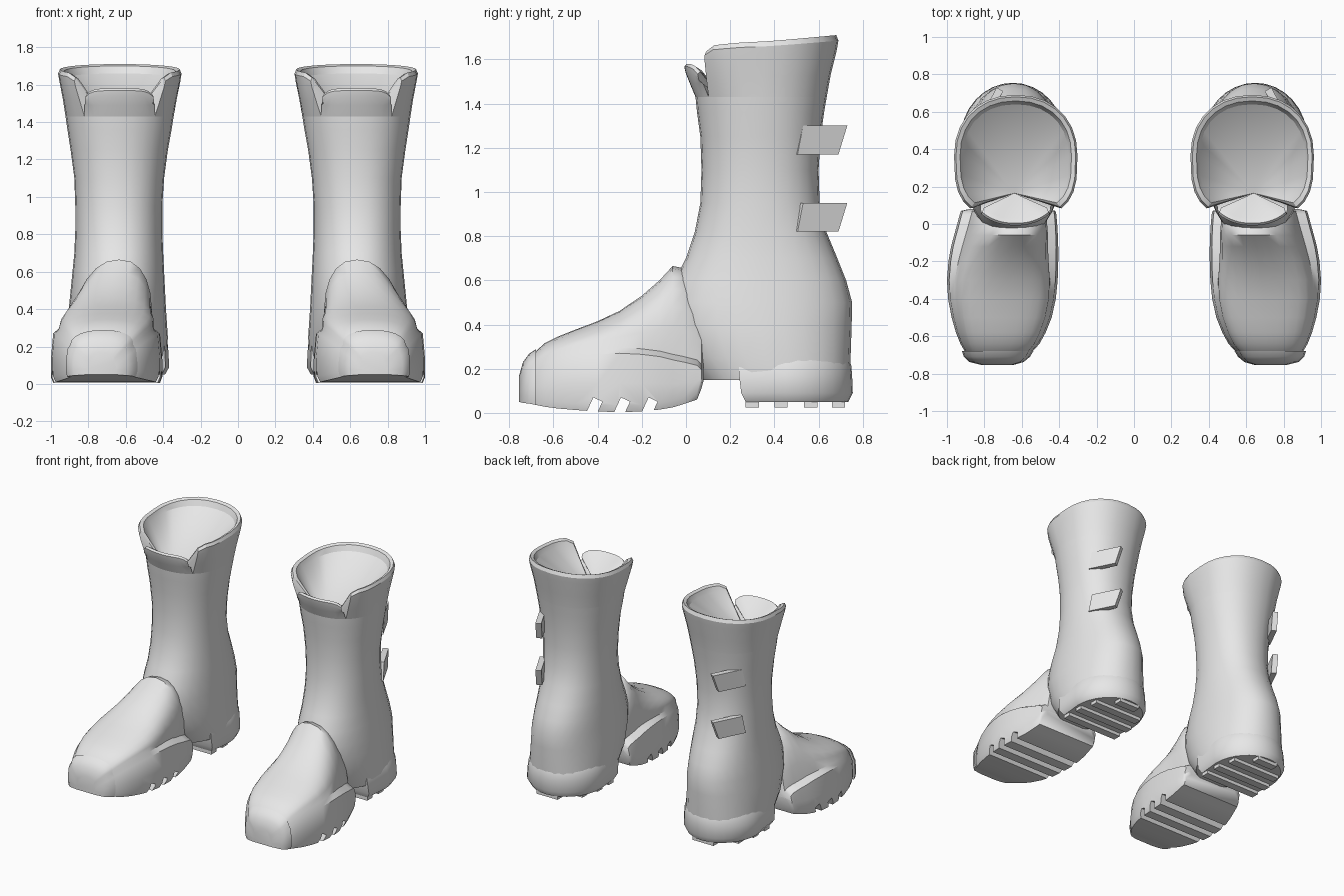
import bpy, bmesh, math
from mathutils import Vector, Matrix

if "Cube" in bpy.data.objects:
    bpy.data.objects.remove(bpy.data.objects["Cube"])

leather = bpy.data.materials.new("plain_grey")
leather.diffuse_color = (0.8, 0.8, 0.8, 1)
leather.use_nodes = True
leather.node_tree.nodes["Principled BSDF"].inputs["Base Color"].default_value = leather.diffuse_color


def make(name, bm, mirror=True, angle=40):
    bmesh.ops.recalc_face_normals(bm, faces=bm.faces)
    me = bpy.data.meshes.new(name)
    bm.to_mesh(me)
    bm.free()
    me.materials.append(leather)
    ob = bpy.data.objects.new(name, me)
    bpy.context.collection.objects.link(ob)
    if mirror:
        finish(ob, angle)
    return ob


def select(ob):
    bpy.ops.object.select_all(action='DESELECT')
    ob.select_set(True)
    bpy.context.view_layer.objects.active = ob


def finish(ob, angle):
    """Mirror the right boot part to the left boot and smooth it."""
    select(ob)
    mod = ob.modifiers.new("pair", 'MIRROR')
    mod.use_mirror_merge = False
    bpy.ops.object.modifier_apply(modifier=mod.name)
    bpy.ops.object.shade_smooth_by_angle(angle=math.radians(angle))


def add_loft(bm, rings, cap_end=True):
    """Closed rings bridged in order, ends capped."""
    vs = [[bm.verts.new(p) for p in r] for r in rings]
    n = len(vs[0])
    for a, b in zip(vs, vs[1:]):
        for i in range(n):
            j = (i + 1) % n
            bm.faces.new((a[i], a[j], b[j], b[i]))
    bm.faces.new(vs[0])
    if cap_end:
        bm.faces.new(vs[-1])


def add_sheet(bm, rows, apex):
    """Open strip whose sides and last row fan down to one inner point."""
    vs = [[bm.verts.new(p) for p in r] for r in rows]
    for a, b in zip(vs, vs[1:]):
        for i in range(len(a) - 1):
            bm.faces.new((a[i], a[i + 1], b[i + 1], b[i]))
    tip = bm.verts.new(apex)
    path = [r[0] for r in vs] + vs[-1][1:-1] + [r[-1] for r in reversed(vs)]
    for a, b in zip(path, path[1:]):
        bm.faces.new((a, b, tip))


def power(v, e):
    return math.copysign(abs(v) ** e, v)


def oval(t, x0, x1, y0, y1, front=2.2):
    """Point on a rounded oval, t = 0 at the front (-y); front sets how square the front half is."""
    s, c = math.sin(t), -math.cos(t)
    e = 2 / (front if c < 0 else 2.2)
    return (x0 + x1) / 2 + (x1 - x0) / 2 * power(s, e), (y0 + y1) / 2 + (y1 - y0) / 2 * power(c, e)


# Shaft and ankle: z, x0, x1, y0, y1
levels = [(.15, .38, .91, .06, .74), (.25, .375, .915, -.02, .745), (.4, .385, .905, -.08, .75),
          (.5, .39, .895, -.08, .752), (.6, .395, .885, -.05, .725), (.7, .4, .875, 0, .685),
          (.82, .405, .87, .04, .635), (.95, .405, .87, .065, .605), (1.1, .395, .875, .07, .6),
          (1.25, .375, .895, .065, .61), (1.36, .355, .912, .05, .625), (1.43, .344, .922, .043, .637)]
bm = bmesh.new()
N = 28
STEP = 2 * math.pi / N
add_loft(bm, [[(*oval(STEP * i, *b), z) for i in range(N)] for z, *b in levels], cap_end=False)
make("shaft", bm)

# Collar: open at the front, rolled rim, funnel lining
bm = bmesh.new()
rows = []
for z, *b in [(1.43, .344, .922, .043, .637, 2.2), (1.53, .328, .936, .04, .655, 2.6),
              (1.64, .308, .955, .036, .682, 3), (1.685, .302, .962, .036, .69, 3.1),
              (1.71, .312, .952, .046, .68, 3.1), (1.70, .334, .93, .07, .658, 3.1),
              (1.66, .35, .914, .088, .64, 3.1)]:
    row = []
    for i in range(3, N - 2):
        t = STEP * i
        drop = .05 * (1 + math.cos(t)) / 2 + (.02 if i in (3, N - 3) else 0)
        row.append((*oval(t, *b), z - drop * max(0, (z - 1.43) / .25)))
    rows.append(row)
add_sheet(bm, rows, (.64, .165, 1.32))
make("collar", bm, angle=22)

# Tongue panel continuing the front of the shaft
bm = bmesh.new()
rows = []
for z, *b in [(1.43, .344, .922, .043, .637), (1.49, .345, .92, .018, .615), (1.54, .35, .918, -.002, .6),
              (1.568, .353, .915, -.008, .6), (1.58, .36, .908, .004, .6), (1.565, .375, .893, .03, .6)]:
    row = []
    for i in range(-6, 7):
        row.append((*oval(STEP * i / 2, *b), z - (.035 * abs(i / 6) ** 5 if z > 1.5 else 0)))
    rows.append(row)
add_sheet(bm, rows, (.64, .165, 1.42))
make("tongue", bm)


def foot_ring(y, x0, x1, zb, zr, zt, k=.88):
    """Cross-section: flat sole, upright side band, domed top starting at k of the width."""
    xc, hw = (x0 + x1) / 2, (x1 - x0) / 2
    mid = zb + (zr - zb) * .45
    pts = [(xc - hw * .96, zb), (xc + hw * .96, zb), (xc + hw, zb + .03), (xc + hw, mid), (xc + hw * .96, zr - .025)]
    lean = .12 * (zt - zr)
    for i in range(13):
        a = math.pi * i / 12
        s, c = power(math.sin(a), .88), power(math.cos(a), .88)
        pts.append((xc + hw * k * c - lean * s, zr + (zt - zr) * s))
    pts += [(xc - hw * .96, zr - .025), (xc - hw, mid), (xc - hw, zb + .03)]
    return [(x, y, z) for x, z in pts]


# Foot with its side band: y, x0, x1, bottom, band top, top, dome width
sections = [(-.745, .66, .8, .055, .12, .17), (-.725, .6, .865, .048, .165, .22), (-.69, .55, .9, .038, .2, .27),
            (-.64, .505, .928, .028, .235, .315), (-.58, .472, .952, .02, .26, .345), (-.5, .44, .975, .013, .28, .377),
            (-.4, .418, .994, .006, .29, .415), (-.3, .408, 1, .004, .295, .462, .86),
            (-.2, .405, .992, .006, .29, .53, .82), (-.12, .405, .978, .015, .28, .6, .79),
            (-.06, .407, .962, .025, .265, .665, .78), (-.01, .41, .948, .04, .255, .655, .77),
            (.05, .415, .932, .06, .24, .6, .76), (.07, .42, .925, .11, .22, .55, .76),
            (.08, .46, .88, .148, .2, .45, .7)]
bm = bmesh.new()
add_loft(bm, [foot_ring(*s) for s in sections])
foot = make("foot", bm, mirror=False)

# Slanted tread grooves cut into the front sole
bm = bmesh.new()
for y in (-.42, -.295, -.17):
    m = (Matrix.Translation((.7, y, .015)) @ Matrix.Rotation(math.radians(-25), 4, 'X')
         @ Matrix.Diagonal((1, .045, .1, 1)))
    bmesh.ops.create_cube(bm, size=1, matrix=m)
cutter = make("groove_cutter", bm, mirror=False)
cutter.hide_render = True
select(foot)
cut = foot.modifiers.new("grooves", 'BOOLEAN')
cut.operation, cut.solver, cut.object = 'DIFFERENCE', 'EXACT', cutter
bpy.ops.object.modifier_apply(modifier=cut.name)
bpy.data.objects.remove(cutter)
finish(foot, 40)

# Toe cap
bm = bmesh.new()
add_loft(bm, [foot_ring(*s) for s in [(-.755, .65, .81, .05, .12, .17), (-.738, .59, .88, .045, .17, .23),
                                      (-.71, .556, .91, .042, .195, .268), (-.68, .538, .92, .036, .21, .288)]])
make("toe_cap", bm)

# Heel block: flat front, rounded back
bm = bmesh.new()
rings = []
for z, x0, x1, y0, y1 in [(.05, .39, .9, .27, .735), (.09, .368, .928, .25, .755), (.17, .372, .922, .24, .752),
                          (.215, .376, .914, .24, .748), (.245, .39, .9, .25, .735)]:
    xc, hw = (x0 + x1) / 2, (x1 - x0) / 2
    ring = [(xc - hw * .93, y0, z), (xc + hw * .93, y0, z)]
    for i in range(17):
        a = math.pi * i / 16
        ring.append((xc + hw * math.cos(a), .45 + (y1 - .45) * math.sin(a), z))
    rings.append(ring)
add_loft(bm, rings)
make("heel", bm)

# Heel tread bars
bm = bmesh.new()
for y in (.3, .43, .565, .69):
    half = .235 * math.sqrt(1 - (max(0, y - .425) / .285) ** 2)
    m = Matrix.Translation((.645, y, .045)) @ Matrix.Diagonal((2 * half, .06, .04, 1))
    bmesh.ops.create_cube(bm, size=1, matrix=m)
make("heel_tread", bm)

# Two strap ends standing off the outer back of the shaft
bm = bmesh.new()
for z in (.82, 1.17):
    outer = [Vector((.848, .505, z)), Vector((.755, .69, z)), Vector((.735, .73, z + .13)),
             Vector((.838, .53, z + .13))]
    inner = [p + Vector((-.035, -.02, 0)) for p in outer]
    add_loft(bm, [outer, inner])
make("strap_ends", bm, angle=30)
